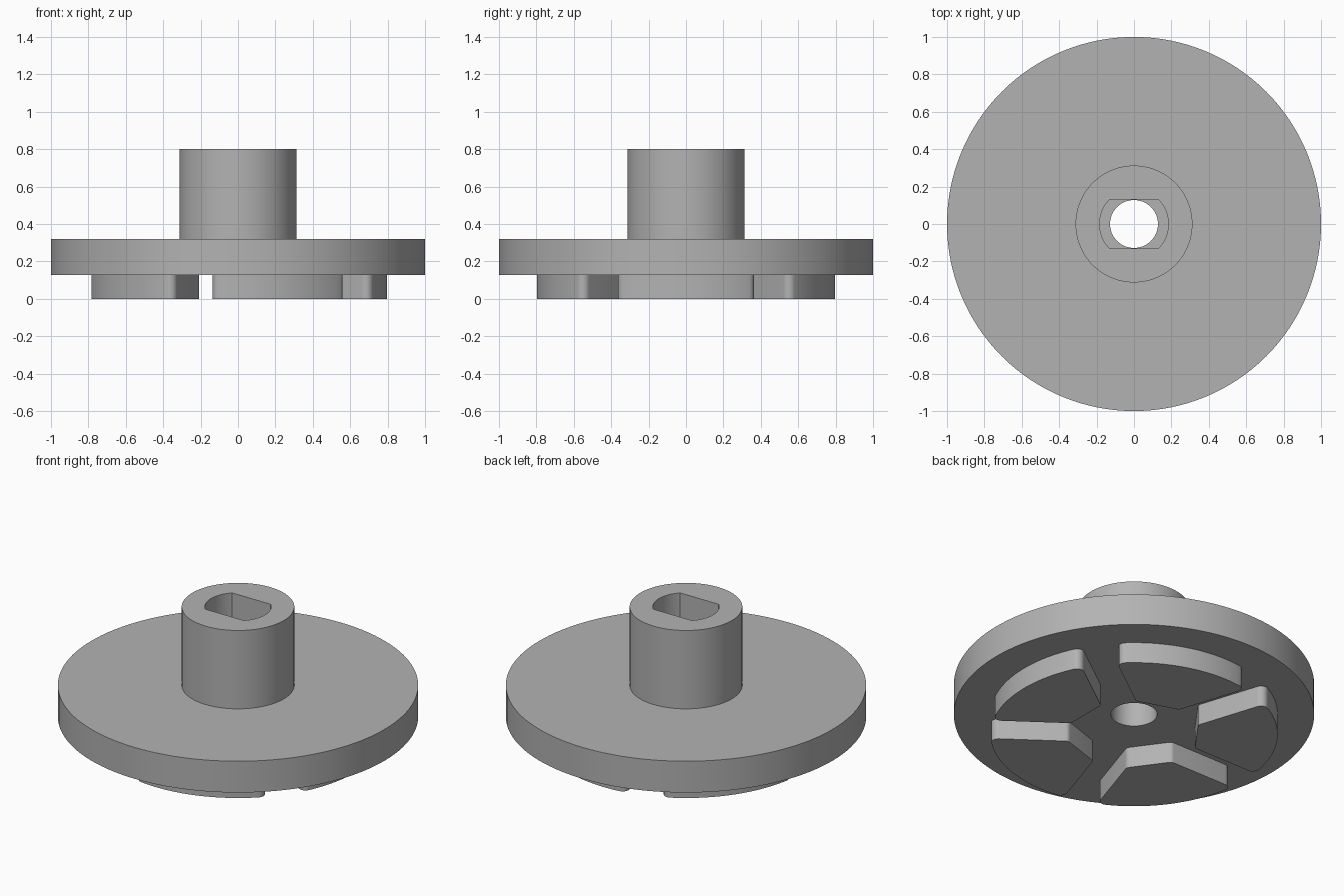
import bpy
import bmesh
from math import sin, cos, pi, radians, degrees, asin

cube = bpy.data.objects.get("Cube")
if cube:
    bpy.data.objects.remove(cube, do_unlink=True)

SEGMENTS = 128
FLANGE_BOTTOM, FLANGE_TOP, HUB_TOP = 0.128, 0.32, 0.80
BORE, SLOT, SLOT_FLAT = 0.128, 0.184, 0.13

grey = bpy.data.materials.new("plain_grey")
grey.use_nodes = True
grey.diffuse_color = (0.45, 0.45, 0.45, 1)
grey.node_tree.nodes["Principled BSDF"].inputs["Base Color"].default_value = (0.45, 0.45, 0.45, 1)


def finish(name, bm):
    """Turn a bmesh into a smooth shaded grey object with sharp edges."""
    bmesh.ops.recalc_face_normals(bm, faces=bm.faces)
    mesh = bpy.data.meshes.new(name)
    bm.to_mesh(mesh)
    bm.free()
    mesh.materials.append(grey)
    obj = bpy.data.objects.new(name, mesh)
    bpy.context.collection.objects.link(obj)
    bpy.ops.object.select_all(action="DESELECT")
    obj.select_set(True)
    bpy.context.view_layer.objects.active = obj
    bpy.ops.object.shade_smooth_by_angle(angle=radians(25))
    return obj


def circle(radius):
    return lambda angle: radius


def slot(angle):
    """Circle with two flats facing front and back."""
    return min(SLOT, SLOT_FLAT / max(abs(sin(angle)), 0.001))


# Flanged hub: closed loop of rings, with a keyed socket above a round bore
rings = [
    (circle(BORE), FLANGE_BOTTOM),
    (circle(1.0), FLANGE_BOTTOM),
    (circle(1.0), FLANGE_TOP),
    (circle(0.3125), FLANGE_TOP),
    (circle(0.3125), HUB_TOP),
    (slot, HUB_TOP),
    (slot, FLANGE_TOP),
    (circle(BORE), FLANGE_TOP),
]
bm = bmesh.new()
loops = []
for radius, z in rings:
    angles = [2 * pi * i / SEGMENTS for i in range(SEGMENTS)]
    loops.append([bm.verts.new((radius(a) * cos(a), radius(a) * sin(a), z)) for a in angles])
for k, low in enumerate(loops):
    high = loops[(k + 1) % len(loops)]
    for i in range(SEGMENTS):
        j = (i + 1) % SEGMENTS
        bm.faces.new((low[i], low[j], high[j], high[i]))
finish("flanged_hub", bm)


def arc(cx, cy, radius, start, end, steps):
    """Points along an arc, angles in degrees."""
    angles = [radians(start + (end - start) * i / steps) for i in range(steps + 1)]
    return [(cx + radius * cos(a), cy + radius * sin(a)) for a in angles]


# Pad outline: outer arc, parallel-gap sides, straight inner end, round corners
OUTER, INNER, HALF_GAP = 0.797, 0.348, 0.10
OUTER_FILLET, INNER_FILLET = 0.04, 0.03
spoke = radians(36)
reach = OUTER - OUTER_FILLET
sweep = 36 - degrees(asin((HALF_GAP + OUTER_FILLET) / reach))
inner_x = INNER + INNER_FILLET
inner_y = (inner_x * sin(spoke) - HALF_GAP - INNER_FILLET) / cos(spoke)

half = arc(0, 0, OUTER, 0, sweep, 14)
half += arc(reach * cos(radians(sweep)), reach * sin(radians(sweep)),
            OUTER_FILLET, sweep, 126, 8)[1:]
half += arc(inner_x, inner_y, INNER_FILLET, 126, 180, 6)
outline = half + [(x, -y) for x, y in reversed(half[1:])]

# Five raised pads under the flange
for n in range(5):
    turn = 2 * pi * n / 5
    bm = bmesh.new()
    base = bm.faces.new([
        bm.verts.new((x * cos(turn) - y * sin(turn), x * sin(turn) + y * cos(turn), 0))
        for x, y in outline
    ])
    result = bmesh.ops.extrude_face_region(bm, geom=[base], use_keep_orig=True)
    top = [v for v in result["geom"] if isinstance(v, bmesh.types.BMVert)]
    bmesh.ops.translate(bm, verts=top, vec=(0, 0, FLANGE_BOTTOM + 0.004))
    finish(f"underside_pad_{n + 1}", bm)
